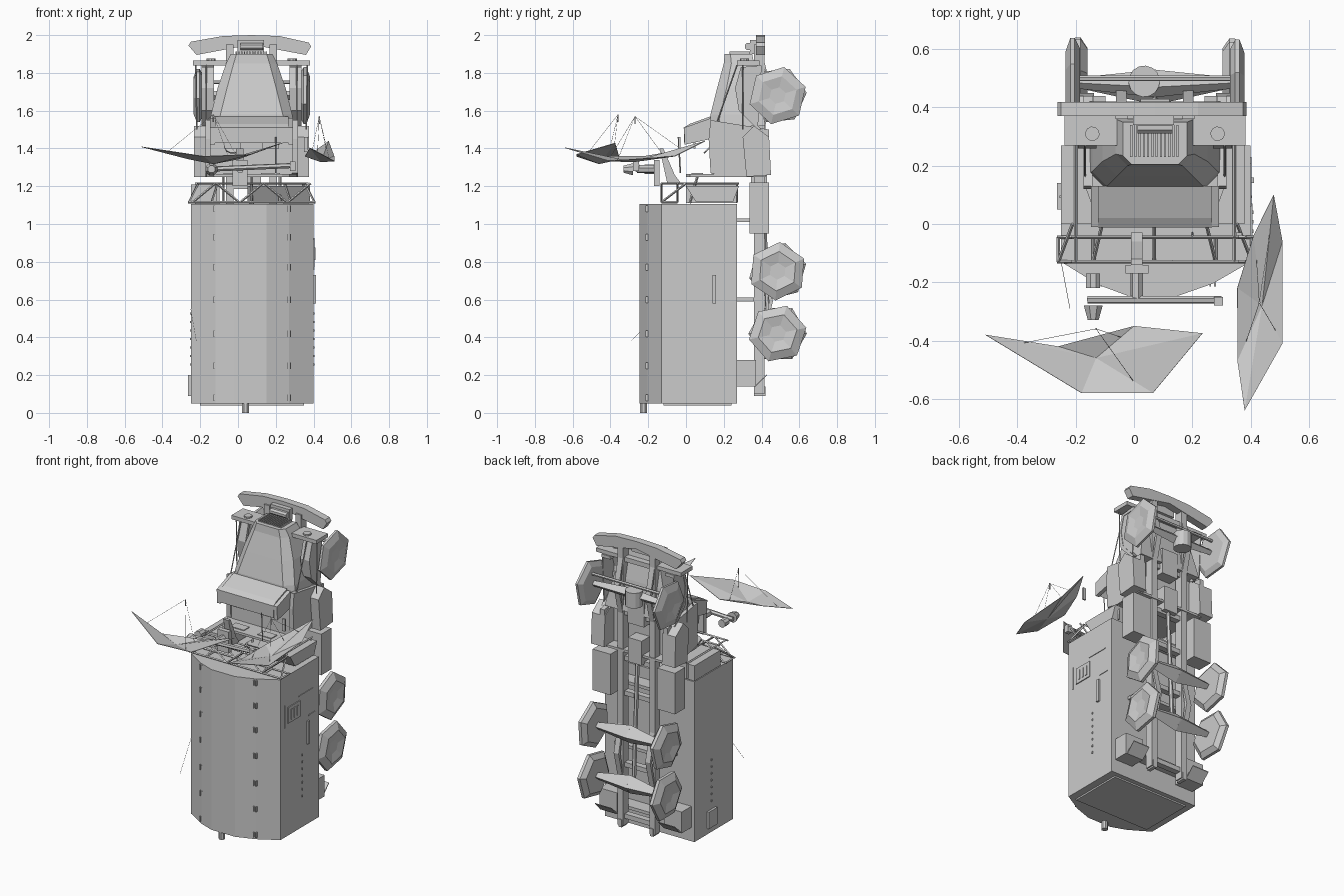
import bpy, bmesh, math
from mathutils import Vector

CX = 0.072  # centre line of the truck, which stands on its tail

def make(name, verts, faces):
    me = bpy.data.meshes.new(name)
    me.from_pydata([tuple(v) for v in verts], [], faces)
    bm = bmesh.new()
    bm.from_mesh(me)
    bmesh.ops.recalc_face_normals(bm, faces=bm.faces)
    bm.to_mesh(me)
    bm.free()
    ob = bpy.data.objects.new(name, me)
    bpy.context.collection.objects.link(ob)
    return ob

def loft(name, rings):
    n = len(rings[0])
    verts = [v for r in rings for v in r]
    faces = [(k * n + i, k * n + (i + 1) % n, (k + 1) * n + (i + 1) % n, (k + 1) * n + i)
             for k in range(len(rings) - 1) for i in range(n)]
    faces += [tuple(range(n)), tuple(range(len(verts) - n, len(verts)))]
    return make(name, verts, faces)

def box(name, x0, x1, y0, y1, z0, z1):
    return loft(name, [[(x0, y0, z), (x1, y0, z), (x1, y1, z), (x0, y1, z)] for z in (z0, z1)])

def extrude_x(name, x0, x1, prof):
    return loft(name, [[(x, y, z) for y, z in prof] for x in (x0, x1)])

def bar(name, p, q, r=0.006, n=4, r2=None):
    p, q = Vector(p), Vector(q)
    d = (q - p).normalized()
    u = d.orthogonal().normalized()
    w = d.cross(u)
    ang = [2 * math.pi * (i + .5) / n for i in range(n)]
    return loft(name, [[c + (u * math.cos(a) + w * math.sin(a)) * s for a in ang]
                       for c, s in ((p, r), (q, r if r2 is None else r2))])

def pair(fn, name, x0, x1, *rest):
    fn("right_" + name, CX + x0, CX + x1, *rest)
    fn("left_" + name, CX - x1, CX - x0, *rest)

# Cargo shelter with bevelled roof
roof = [(-.25, .27), (-.25, -.13), (-.12, -.21), (-.02, -.247), (.15, -.247), (.27, -.205), (.40, -.13), (.40, .27)]
loft("shelter", [[(x, y, z) for x, y in roof] for z in (.05, 1.105)])
box("shelter_base_trim", -.2, .35, -.12, .24, .04, .05)
for z in (.08, .25, .42, .6, .77, .93, 1.08):
    for x in (-.12, .27):
        for dx in (-.008, .008):
            box("roof_clip", x + dx - .003, x + dx + .003, -.215, -.2, z - .017, z + .017)
bar("vent_pipe", (.04, -.225, 0), (.04, -.225, .08), .02, 8)

# Shelter side fittings
box("side_window_frame", .40, .406, -.055, .07, .79, .895)
for y in (-.025, .008, .04):
    box("window_slat", .406, .41, y - .006, y + .006, .81, .875)
box("door_handle_plate", .40, .412, .14, .16, .58, .73)
box("door_top_edge", .40, .404, .06, .21, .92, .926)
box("door_bottom_edge", .40, .404, .16, .23, .758, .764)
box("door_rear_edge", .40, .404, -.09, -.085, .77, .92)
for i in range(7):
    for x in (-.255, .40):
        box("side_bolt", x, x + .005, .09, .097, .25 + i * .045, .262 + i * .045)
box("left_step", -.265, -.25, .05, .14, .09, .2)

# Truss basket between shelter and cab
zs = (1.115, 1.215)
for y in (-.13, -.045):
    for z in zs:
        e = 0 if z == zs[1] else .05
        bar("truss_rail", (-.215 - e, y, z), (.36 + e, y, z))
    for i in range(5):
        a = -.24 + i * .126
        bar("truss_brace", (a, y, zs[i % 2]), (a + .12, y, zs[1 - i % 2]))
for x in (-.26, -.14, .07, .28, .405):
    bar("truss_cross", (x, -.13, zs[0]), (x, -.045, zs[0]))
    bar("truss_diagonal", (x, -.13, zs[0]), (x * .85 + .01, .0, zs[1]))
for x in (-.2, .345):
    bar("basket_side_rail", (x, -.13, zs[1]), (x, .28, zs[1]))
    bar("basket_post", (x, .27, zs[0]), (x, .27, zs[1]))
box("left_equipment_box", -.25, -.11, .0, .27, 1.11, 1.21)
extrude_x("right_equipment_box", .05, .38, [(0, 1.2), (.28, 1.2), (.25, 1.12), (.05, 1.12)])

# Antenna arm
box("mast_base", -.03, .05, -.17, -.14, 1.2, 1.34)
extrude_x("mast_bracket", -.01, .03, [(-.14, 1.4), (-.1, 1.22), (-.03, 1.22), (-.06, 1.26), (-.12, 1.4)])
bar("antenna_arm", (-.16, -.26, 1.29), (.3, -.26, 1.31), .014, 6)
bar("arm_neck", (.01, -.14, 1.29), (.01, -.26, 1.29), .022, 6)
bar("left_motor", (-.14, -.17, 1.29), (-.14, -.22, 1.29), .026, 8)
bar("left_gimbal", (-.14, -.28, 1.29), (-.14, -.33, 1.29), .035, 8, .02)
box("right_gimbal", .275, .305, -.28, -.25, 1.28, 1.33)

# Shallow faceted dishes with feed struts
def dish(name, rim, centre, feed):
    n = len(rim)
    ob = make(name, rim + [centre], [(i, (i + 1) % n, n) for i in range(n)])
    ob.modifiers.new("thickness", "SOLIDIFY").thickness = .003
    for i in range(0, n, 2):
        bar(name + "_strut", Vector(rim[i]).lerp(Vector(centre), .35), feed, .001, 3)
    bar(name + "_feed", feed, Vector(feed) - Vector((0, 0, .04)), .004, 6)

dish("left_dish", [(-.51, -.38, 1.41), (-.26, -.42, 1.345), (0, -.35, 1.345), (.235, -.375, 1.43),
                   (.065, -.58, 1.37), (-.18, -.58, 1.36)], (-.13, -.46, 1.32), (-.13, -.36, 1.58))
dish("right_dish", [(.48, .10, 1.44), (.51, -.06, 1.36), (.51, -.41, 1.335), (.38, -.64, 1.405),
                    (.355, -.47, 1.36), (.355, -.22, 1.36), (.41, -.04, 1.39)],
     (.44, -.28, 1.33), (.43, -.27, 1.57))
bar("guy_wire", (-.25, -.13, .55), (-.22, -.29, .38), .001, 3)

# Hood lofted from windscreen to grille
def section(z, h, top, bot, c):
    return [(CX + x, y, z) for x, y in ((-h, bot), (-h, top + c), (-h + c, top), (h - c, top), (h, top + c), (h, bot))]

loft("hood", [section(1.52, .225, .125, .42, .05), section(1.58, .215, .13, .41, .05),
              section(1.72, .18, .165, .39, .05), section(1.85, .135, .2, .36, .04), section(1.9, .11, .205, .35, .03)])
for i in range(12):
    x = CX - .085 + i * .0145
    box("grille_slat", x, x + .007, .23, .34, 1.9, 1.912)

# Open cab: windscreen, doors, rear wall, floor, deck and visors
extrude_x("windscreen", CX - .195, CX + .195,
          [(-.01, 1.43), (-.012, 1.51), (.02, 1.53), (.13, 1.57), (.13, 1.53), (.02, 1.5)])
pair(extrude_x, "screen_side", .195, .22, [(-.008, 1.42), (-.01, 1.51), (.13, 1.56), (.13, 1.45)])
pair(extrude_x, "door", .215, .245, [(.13, 1.27), (.12, 1.45), (.13, 1.55), (.44, 1.5), (.44, 1.26), (.22, 1.25)])
loft("cab_rear_wall", [[(CX + x, y, z) for x, y in ((-.24, .42), (-.24, .13), (-.2, .02), (-.16, 0), (.16, 0),
     (.2, .02), (.24, .13), (.24, .42))] for z in (1.25, 1.265)])
box("cab_floor", CX - .22, CX + .22, .33, .345, 1.26, 1.54)
box("seat_deck", CX - .215, CX + .215, .135, .145, 1.265, 1.44)
box("dashboard", CX - .215, CX + .215, .13, .25, 1.47, 1.53)
for x in (-.1, .1):
    box("visor", CX + x - .045, CX + x + .045, .04, .05, 1.4, 1.46)
    box("rear_window_frame", CX + x - .05, CX + x + .05, .03, .09, 1.265, 1.27)
bar("steering_wheel", (CX - .1, .125, 1.4), (CX - .1, .12, 1.405), .04, 10)
for x in (-.15, 0, .15):
    bar("cab_mount", (CX + x, .02, 1.11), (CX + x, .06, 1.25), .007)

# Fenders, lamps, mirrors
pair(extrude_x, "fender", .2, .265, [(.40, 1.84), (.29, 1.83), (.26, 1.72), (.28, 1.6), (.38, 1.5),
     (.4, 1.5), (.3, 1.61), (.28, 1.72), (.305, 1.815), (.40, 1.82)])
pair(extrude_x, "fender_side", .255, .262, [(.40, 1.83), (.29, 1.82), (.26, 1.72), (.28, 1.6), (.38, 1.5)])
pair(box, "lamp_panel", .13, .31, .27, .39, 1.84, 1.865)
pair(extrude_x, "cab_step", .21, .305, [(.32, 1.25), (.30, 1.46), (.36, 1.52), (.44, 1.46), (.45, 1.26)])
for s in (-1, 1):
    bar("headlamp", (CX + s * .215, .31, 1.85), (CX + s * .215, .31, 1.875), .025, 10)
    bar("mirror_post", (CX + s * .29, .3, 1.5), (CX + s * .295, .3, 1.85), .004)
    bar("mirror_stay", (CX + s * .24, .15, 1.5), (CX + s * .24, .27, 1.84), .004)
    box("mirror", CX + s * .24 - .02, CX + s * .24 + .02, .28, .3, 1.66, 1.69)
box("loose_mirror", .35, .37, -.04, -.03, 1.38, 1.46)
bar("aerial", (.2, -.03, 1.27), (.2, -.04, 1.46), .004)

# Curved bumper and winch
bow = [(-.262, 1.945), (-.25, 1.965), (-.08, 1.995), (CX, 2.0), (.22, 1.995), (.375, 1.96), (.387, 1.94),
       (.36, 1.895), (.2, 1.925), (CX, 1.95), (-.06, 1.925), (-.22, 1.895)]
loft("bumper", [[(x, y, z) for x, z in bow] for y in (.37, .418)])
box("winch_body", CX - .075, CX + .065, .34, .37, 1.9, 1.975)
bar("winch_drum", (CX - .06, .33, 1.94), (CX + .06, .33, 1.94), .02, 8)

# Chassis ladder
for s in (-1, 1):
    x = CX + s * .115
    box("chassis_rail", x - .02, x + .02, .36, .415, .1, 1.95)
    box("tow_hook", x - .012, x + .012, .36, .42, .09, .14)
    for z in (.59, 1.68):
        extrude_x("leaf_spring", x - .018, x + .018, [(.41, z - .2), (.46, z), (.41, z + .2), (.41, z + .18),
                                                      (.44, z), (.41, z - .18)])
for z in (.16, .5, .68, .97, 1.2, 1.5, 1.85):
    box("cross_member", CX - .115, CX + .115, .36, .4, z - .015, z + .015)
for z in (.2, .6, 1.02):
    box("shelter_mount", CX - .2, CX + .2, .27, .36, z - .01, z + .01)
bar("drive_shaft", (CX, .44, .42), (CX, .40, 1.25), .014, 6)
box("gearbox", CX - .05, CX + .05, .345, .43, 1.2, 1.36)
box("engine_sump", CX - .06, CX + .06, .345, .42, 1.45, 1.62)
pair(box, "fuel_tank", .17, .3, .335, .44, .95, 1.22)
pair(box, "rear_locker", .17, .3, .27, .37, .14, .28)
pair(extrude_x, "mud_flap", .17, .29, [(.37, .14), (.43, .2), (.43, .205), (.37, .15)])

# Faceted wheels and tapered axles
def wheel(x, y, z, s, w, turn):
    loft("wheel", [[(x + s * w * dx, y + r * math.cos(turn + i * math.tau / 6), z + r * math.sin(turn + i * math.tau / 6))
                    for i in range(6)] for dx, r in ((-1, .12), (-.3, .155), (.3, .155), (1, .105), (.6, .045))])

for z, off, w, turn in ((.42, .265, .033, .1), (.75, .265, .033, .35), (1.68, .283, .025, .2)):
    for s in (-1, 1):
        wheel(CX + s * off, .485, z, s, w, turn + s * .1)
        bar("axle", (CX, .47, z), (CX + s * off, .485, z), .06 if z < 1 else .035, 4, .018)
bar("front_differential", (.035, .49, 1.62), (.035, .49, 1.72), .054, 14)
bar("steering_rod", (CX - .27, .5, 1.75), (CX + .27, .5, 1.75), .01, 6)
